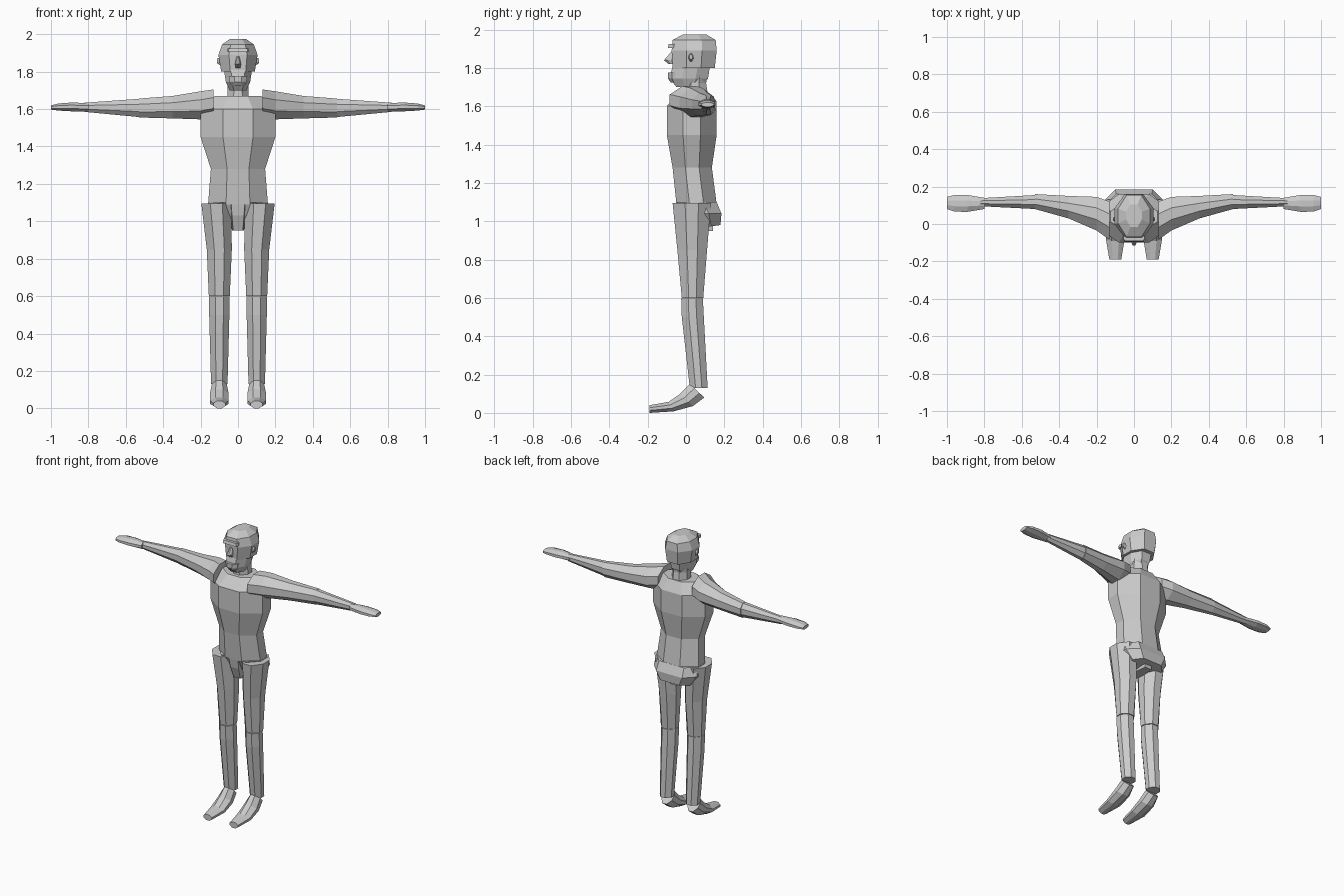
import bpy
import bmesh
from mathutils import Vector

cube = bpy.data.objects.get("Cube")
if cube:
    bpy.data.objects.remove(cube, do_unlink=True)

grey = bpy.data.materials.new("light grey")
grey.use_nodes = True
colour = (0.6, 0.6, 0.6, 1)
grey.diffuse_color = colour
grey.node_tree.nodes["Principled BSDF"].inputs["Base Color"].default_value = colour


def loft(name, rings, flat=0.4, side=0.35):
    """Skin eight-sided rings; each ring is (front point, back point, half width vector)."""
    shape = [(flat, -1), (1, -side), (1, side), (flat, 1),
             (-flat, 1), (-1, side), (-1, -side), (-flat, -1)]
    bm = bmesh.new()
    loops = []
    for front, back, width in rings:
        front, back, width = Vector(front), Vector(back), Vector(width)
        centre, depth = (front + back) / 2, (back - front) / 2
        loops.append([bm.verts.new(centre + width * s + depth * t) for s, t in shape])
    for low, high in zip(loops, loops[1:]):
        for i in range(len(shape)):
            j = (i + 1) % len(shape)
            bm.faces.new((low[i], low[j], high[j], high[i]))
    bm.faces.new(loops[0])
    bm.faces.new(loops[-1])
    bmesh.ops.recalc_face_normals(bm, faces=bm.faces)
    mesh = bpy.data.meshes.new(name)
    bm.to_mesh(mesh)
    bm.free()
    mesh.materials.append(grey)
    obj = bpy.data.objects.new(name, mesh)
    bpy.context.collection.objects.link(obj)
    return obj


def stack(rows, x=0):
    """Level rings from rows of height, front y, back y and half width."""
    return [((x, front, z), (x, back, z), (half, 0, 0)) for z, front, back, half in rows]


def reach(rows, sign):
    """Upright rings along x from rows of x, front y, back y, bottom z and top z."""
    return [((sign * x, front, (low + top) / 2), (sign * x, back, (low + top) / 2),
             (0, 0, (top - low) / 2)) for x, front, back, low, top in rows]


def tilted(rows, x):
    """Leaning rings from rows of upper (y, z), lower (y, z) and half width."""
    return [((x, *upper), (x, *lower), (half, 0, 0)) for upper, lower, half in rows]


# Trunk
loft("torso", stack([
    (1.09, -0.05, 0.16, 0.16), (1.28, -0.07, 0.135, 0.145),
    (1.45, -0.1, 0.16, 0.2), (1.6, -0.1, 0.16, 0.2), (1.67, -0.04, 0.12, 0.125)]))
loft("pelvis", [
    ((0, -0.05, 1.1), (0, 0.16, 1.1), (0.16, 0, 0)),
    ((0, -0.02, 1.04), (0, 0.185, 1.04), (0.165, 0, 0)),
    ((0, 0.03, 0.96), (0, 0.18, 0.98), (0.12, 0, 0))], flat=0.6)
loft("crotch", stack([
    (0.95, -0.01, 0.14, 0.032), (1.03, -0.04, 0.14, 0.04), (1.09, -0.05, 0.14, 0.045)]), flat=0.8)

# Neck and head
loft("neck", stack([
    (1.62, -0.02, 0.12, 0.06), (1.72, -0.01, 0.105, 0.055), (1.82, -0.01, 0.12, 0.06)]))
loft("head", stack([
    (1.8, -0.07, 0.15, 0.09), (1.89, -0.075, 0.16, 0.105),
    (1.945, -0.07, 0.155, 0.085), (1.975, -0.015, 0.105, 0.042)]), flat=0.46)
loft("jaw", stack([
    (1.7, -0.05, 0.08, 0.045), (1.745, -0.085, 0.115, 0.065), (1.81, -0.07, 0.125, 0.075)]), flat=0.5)
loft("chin", stack([
    (1.725, -0.08, -0.03, 0.035), (1.745, -0.095, -0.03, 0.045), (1.775, -0.095, -0.03, 0.05)]))
loft("nose", stack([
    (1.82, -0.09, -0.06, 0.012), (1.84, -0.115, -0.06, 0.016), (1.88, -0.08, -0.06, 0.008)]))
loft("brow", stack([(1.905, -0.095, -0.06, 0.055), (1.925, -0.09, -0.06, 0.055)]), flat=0.9)

# Paired parts
for label, sign in (("left", 1), ("right", -1)):
    hip = sign * 0.1
    loft(label + "_ear", reach([
        (0.09, 0.01, 0.04, 1.83, 1.88), (0.112, 0.018, 0.035, 1.845, 1.87)], sign))
    loft(label + "_upper_arm", reach([
        (0.13, -0.085, 0.12, 1.56, 1.705), (0.2, -0.035, 0.145, 1.545, 1.695),
        (0.35, 0.03, 0.15, 1.55, 1.67), (0.53, 0.08, 0.16, 1.555, 1.656)], sign))
    loft(label + "_forearm", reach([
        (0.525, 0.08, 0.155, 1.557, 1.655), (0.82, 0.095, 0.138, 1.585, 1.634)], sign))
    loft(label + "_hand", reach([
        (0.8, 0.08, 0.14, 1.588, 1.632), (0.89, 0.065, 0.155, 1.588, 1.635),
        (0.96, 0.066, 0.155, 1.592, 1.63), (1.0, 0.08, 0.145, 1.597, 1.62)], sign))
    thigh = stack([(1.095, -0.07, 0.13, 0.08), (0.85, -0.045, 0.11, 0.067),
                   (0.6, -0.022, 0.09, 0.056)], sign * 0.1)
    for front, back, width in thigh[:1]:
        # Hips flare slightly outward
        thigh[0] = ((sign * 0.116, *front[1:]), (sign * 0.116, *back[1:]), width)
    loft(label + "_thigh", thigh)
    loft(label + "_shin", stack([
        (0.597, -0.025, 0.088, 0.054), (0.5, -0.022, 0.093, 0.054),
        (0.13, 0.02, 0.113, 0.044)], hip))
    loft(label + "_foot", tilted([
        ((0.02, 0.152), (0.095, 0.08), 0.04), ((-0.03, 0.1), (0.035, 0.035), 0.05),
        ((-0.09, 0.058), (-0.065, 0.008), 0.05), ((-0.19, 0.04), (-0.19, 0), 0.032)], hip))
